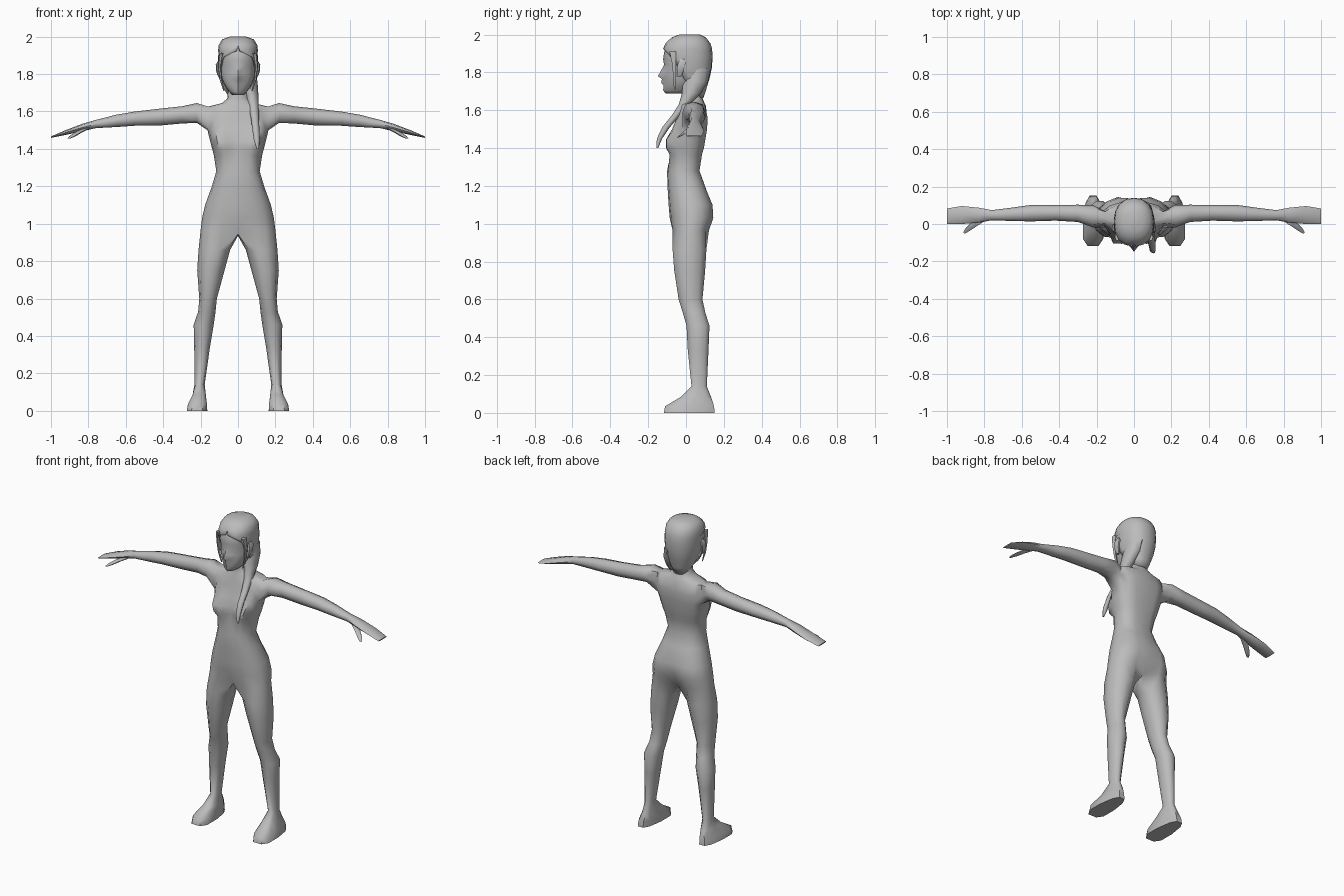
import bpy, bmesh, math
from mathutils import Vector

grey = bpy.data.materials.new("plain_grey")
grey.diffuse_color = (0.5, 0.5, 0.5, 1)


def spow(v, e):
    return math.copysign(abs(v) ** e, v)


def half_ring(z, front, back, rx, n=9, a0=0, e=0.85):
    """Half outline from the front centre round the +x side to the back centre."""
    cy, ry = (front + back) / 2, (back - front) / 2
    pts = []
    for k in range(n):
        a = math.radians(a0 + (180 - a0) * k / (n - 1))
        s = 0 if k == n - 1 or (k == 0 and a0 == 0) else math.sin(a)
        pts.append(Vector((rx * spow(s, e), cy - ry * spow(math.cos(a), e), z)))
    return pts


def add(bm, rows):
    return [[bm.verts.new(p) for p in r] for r in rows]


def skin(bm, rows, closed=False, skip=()):
    for i in range(len(rows) - 1):
        a, b = rows[i], rows[i + 1]
        for k in range(len(a) - (0 if closed else 1)):
            if (i, k) not in skip:
                j = (k + 1) % len(a)
                bm.faces.new((a[k], a[j], b[j], b[k]))


def finish(bm, name, mirror=True, solid=0, angle=55):
    if mirror:
        dup = bmesh.ops.duplicate(bm, geom=bm.verts[:] + bm.edges[:] + bm.faces[:])["geom"]
        for v in dup:
            if isinstance(v, bmesh.types.BMVert):
                v.co.x *= -1
        bmesh.ops.remove_doubles(bm, verts=bm.verts[:], dist=0.0005)
    bmesh.ops.recalc_face_normals(bm, faces=bm.faces[:])
    me = bpy.data.meshes.new(name)
    bm.to_mesh(me)
    bm.free()
    me.materials.append(grey)
    ob = bpy.data.objects.new(name, me)
    bpy.context.collection.objects.link(ob)
    bpy.ops.object.select_all(action='DESELECT')
    ob.select_set(True)
    bpy.context.view_layer.objects.active = ob
    bpy.ops.object.shade_smooth_by_angle(angle=math.radians(angle))
    if solid:
        m = ob.modifiers.new("thickness", 'SOLIDIFY')
        m.thickness, m.offset = solid, -1
    return ob


def tube(name, rings, n=6, mirror=True):
    """Closed loft of horizontal ellipses: x, y, z, rx, ry."""
    bm = bmesh.new()
    rows = add(bm, [[(x + rx * math.cos(math.tau * k / n), y + ry * math.sin(math.tau * k / n), z)
                     for k in range(n)] for x, y, z, rx, ry in rings])
    skin(bm, rows, True)
    bm.faces.new(rows[0])
    bm.faces.new(rows[-1])
    return finish(bm, name, mirror)


# Body: torso half outlines as z, front y, back y, half width, bust, back groove
TORSO = [(1.73, -.025, .075, .052, 0, 0), (1.67, -.025, .085, .057, 0, 0),
         (1.645, -.03, .095, .085, 0, 0), (1.625, -.035, .105, .165, 0, 0),
         (1.56, -.05, .12, .175, .005, .008), (1.50, -.06, .117, .163, .025, .012),
         (1.445, -.068, .108, .15, .058, .012), (1.40, -.072, .10, .138, .052, .012),
         (1.365, -.082, .09, .129, .014, .01), (1.28, -.10, .077, .116, 0, .008),
         (1.20, -.098, .105, .14, 0, .005), (1.10, -.092, .148, .176, 0, .012),
         (1.03, -.086, .152, .192, 0, .03)]
bm = bmesh.new()
rows = []
for z, f, b, rx, bust, groove in TORSO:
    r = half_ring(z, f, b, rx)
    for k, w in ((1, .75), (2, 1), (3, .35)):
        r[k].y -= bust * w
    r[8].y -= groove
    rows.append(r)
hip = half_ring(.965, -.078, .128, .2)
hip[0] = Vector((0, -.05, .945))
hip[8] = Vector((0, .085, .945))
rows.append(hip)
body = add(bm, rows)
skin(bm, body, skip={(3, 3), (3, 4), (4, 3), (4, 4)})
bm.faces.new(body[0])

# Leg and foot: z, inner x, outer x, front y, back y
LEG = [(.86, .042, .211, -.075, .112), (.75, .072, .218, -.066, .105), (.60, .113, .207, -.042, .09),
       (.53, .12, .213, -.02, .105), (.46, .13, .237, .0, .127), (.34, .15, .234, .006, .122),
       (.14, .178, .233, .027, .112), (.085, .172, .243, -.03, .135), (.035, .166, .268, -.115, .153),
       (0, .164, .274, -.122, .156)]
crotch = bm.verts.new((0, .02, .935))
legs = [body[-1] + [crotch]]
for z, xi, xo, f, b in LEG:
    e = .7 if z < .1 else .95
    ring = []
    for k in range(10):
        a = math.radians((k - 4) * 36)
        y = spow(math.sin(a), e)
        x = spow(math.cos(a), e) * (1 - (.22 * y if z < .1 else 0))
        ring.append(bm.verts.new(((xi + xo) / 2 + (xo - xi) / 2 * x, (f + b) / 2 + (b - f) / 2 * y, z)))
    legs.append(ring)
skin(bm, legs, True)
bm.faces.new(legs[-1])

# Arm and hand: x, y, z, half depth, half height
ARM = [(.22, .042, 1.592, .06, .053), (.30, .057, 1.582, .046, .046), (.42, .06, 1.57, .042, .045),
       (.55, .058, 1.562, .044, .038), (.65, .052, 1.55, .036, .033), (.76, .047, 1.533, .027, .022),
       (.83, .047, 1.515, .04, .02), (.92, .048, 1.488, .048, .013), (1.0, .042, 1.463, .041, .004)]
A, B, C = body[3:6]
arm = [[A[3], A[4], A[5], B[5], C[5], C[4], C[3], B[3]]]
for x, y, z, ry, rz in ARM:
    arm.append([bm.verts.new((x, y + ry * spow(math.cos(a), .85), z + rz * spow(math.sin(a), .85)))
                for a in (math.radians(135 - 45 * k) for k in range(8))])
skin(bm, arm, True)
bm.faces.new(arm[-1])
finish(bm, "body")

# Thumbs
tube("thumbs", [(.80, .035, 1.515, .022, .016), (.85, .002, 1.49, .02, .015),
                (.885, -.025, 1.468, .017, .012), (.905, -.045, 1.455, .008, .006)])

# Head: z, front y, back y, half width, push of the centre line (nose, lips, chin)
HEAD = [(1.688, -.10, .03, .03, .008), (1.705, -.115, .05, .046, .006), (1.73, -.112, .07, .066, .006),
        (1.745, -.113, .08, .074, .018), (1.765, -.113, .095, .083, .014), (1.78, -.113, .105, .088, .036),
        (1.80, -.113, .115, .092, .024), (1.84, -.11, .125, .095, .006), (1.87, -.117, .128, .097, .004),
        (1.92, -.113, .128, .097, 0), (1.96, -.09, .115, .085, 0)]
bm = bmesh.new()
rows = []
for z, f, b, rx, nose in HEAD:
    r = half_ring(z, f, b, rx, n=11, e=.92)
    r[0].y -= nose
    rows.append(r)
v = add(bm, rows)
skin(bm, v)
bm.faces.new(v[0])
bm.faces.new(v[-1])
finish(bm, "head")

# Hair cap: z, front y, back y, half width, angle where the hairline starts
HAIR = [(2.0, -.035, .075, .045, 0), (1.985, -.075, .105, .085, 0), (1.955, -.108, .128, .103, 0),
        (1.925, -.121, .138, .107, 4), (1.89, -.121, .14, .108, 45), (1.83, -.117, .138, .105, 68),
        (1.77, -.11, .125, .094, 82), (1.71, -.08, .107, .07, 100), (1.665, -.04, .092, .05, 125)]
bm = bmesh.new()
v = add(bm, [half_ring(z, f, b, rx, a0=a0, e=.88) for z, f, b, rx, a0 in HAIR])
skin(bm, v)
bm.faces.new(v[0])
finish(bm, "hair_cap", solid=.01)

# Ears and face-framing strands
tube("ears", [(.092, -.035, 1.775, .008, .01), (.104, -.03, 1.81, .012, .02),
              (.107, -.022, 1.85, .012, .024), (.1, -.02, 1.872, .006, .012)])
tube("face_strands", [(.09, -.07, 1.91, .012, .02), (.099, -.062, 1.84, .008, .012),
                      (.092, -.06, 1.77, .006, .009), (.075, -.06, 1.71, .003, .004)])

# Long lock swept over one shoulder
tube("hair_lock", [(.045, .06, 1.82, .05, .07), (.06, .05, 1.75, .045, .066), (.073, .028, 1.69, .036, .05),
                   (.083, -.008, 1.63, .028, .03), (.09, -.055, 1.57, .022, .022),
                   (.095, -.105, 1.51, .019, .02), (.1, -.14, 1.45, .016, .014),
                   (.106, -.152, 1.40, .006, .005)], n=8, mirror=False)
